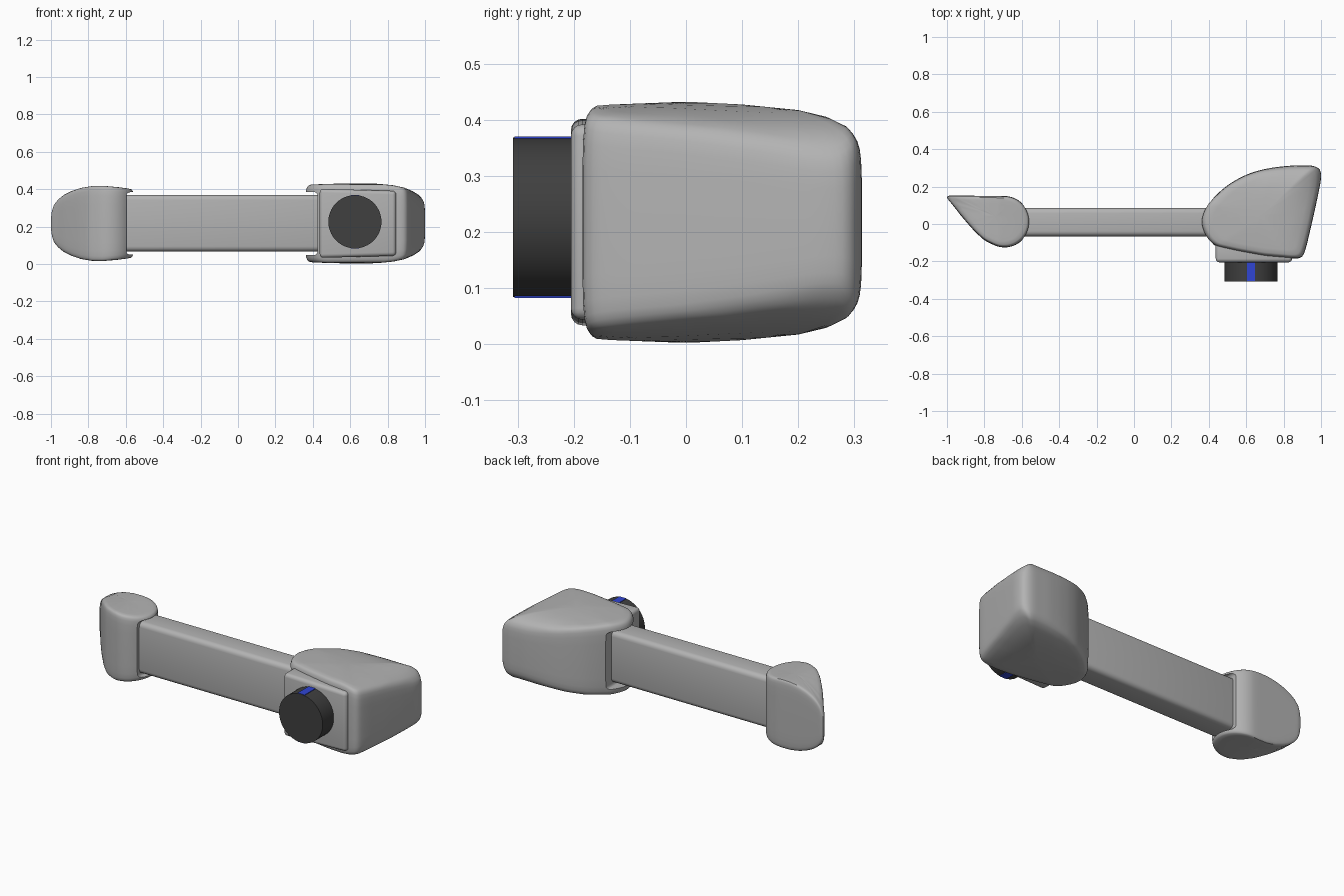
import bpy, bmesh, math
from mathutils import Vector

if "Cube" in bpy.data.objects:
    bpy.data.objects.remove(bpy.data.objects["Cube"])

ZC = 0.217


def material(name, rgb):
    m = bpy.data.materials.new(name)
    m.diffuse_color = (*rgb, 1)
    m.use_nodes = True
    m.node_tree.nodes["Principled BSDF"].inputs["Base Color"].default_value = m.diffuse_color
    return m


GREY = material("light grey", (0.45, 0.45, 0.45))
DARK = material("dark grey", (0.05, 0.05, 0.05))
BLUE = material("blue", (0.03, 0.06, 0.65))


def finish(name, bm, mat, bevel=0.0, segments=4):
    bmesh.ops.recalc_face_normals(bm, faces=bm.faces)
    if bevel:
        bmesh.ops.bevel(bm, geom=list(bm.edges), offset=bevel, segments=segments,
                        profile=0.5, affect='EDGES')
    me = bpy.data.meshes.new(name)
    bm.to_mesh(me)
    bm.free()
    ob = bpy.data.objects.new(name, me)
    bpy.context.collection.objects.link(ob)
    me.materials.append(mat)
    return ob


def smooth(ob, deg=40):
    bpy.ops.object.select_all(action='DESELECT')
    ob.select_set(True)
    bpy.context.view_layer.objects.active = ob
    bpy.ops.object.shade_smooth_by_angle(angle=math.radians(deg))


def box(name, lo, hi, mat, bevel, taper=1.0):
    bm = bmesh.new()
    bmesh.ops.create_cube(bm, size=1)
    for v in bm.verts:
        right = v.co.x > 0
        v.co = Vector([a + (b - a) * (c + 0.5) for a, b, c in zip(lo, hi, v.co)])
        if right:
            v.co.z = ZC + (v.co.z - ZC) * taper
    return finish(name, bm, mat, bevel)


def table(t, x):
    # linear lookup in a list of (x, value) pairs
    if x <= t[0][0]:
        return t[0][1]
    for (a, u), (b, v) in zip(t, t[1:]):
        if x <= b:
            return u + (v - u) * (x - a) / (b - a)
    return t[-1][1]


def outline(points, step=0.015, passes=4):
    # resample a closed outline and soften its corners
    pts = []
    for a, b in zip(points, points[1:] + points[:1]):
        a, b = Vector(a), Vector(b)
        n = max(1, round((b - a).length / step))
        pts += [a.lerp(b, i / n) for i in range(n)]
    for _ in range(passes):
        pts = [pts[i - 1] * 0.25 + p * 0.5 + pts[(i + 1) % len(pts)] * 0.25
               for i, p in enumerate(pts)]
    return pts


def pod(name, pts, centre, height, slot):
    # upright shell from a plan outline, domed above and below, with a slot for the bar
    rings = [(1, 0.0), (1, 0.5), (0.995, 0.74), (0.985, 0.87), (0.97, 0.935), (0.945, 0.975),
             (0.91, 0.995), (0.8, 1), (0.6, 1), (0.4, 1), (0.2, 1)]
    full = [(s, -f) for s, f in rings[:0:-1]] + rings
    bm = bmesh.new()
    c = Vector(centre)
    loops = []
    for s, f in full:
        loop = []
        for p in pts:
            q = c + (p - c) * s
            loop.append(bm.verts.new((q.x, q.y, ZC + f * height(q.x, q.y))))
        loops.append(loop)
    n = len(pts)
    for a, b in zip(loops, loops[1:]):
        for i in range(n):
            j = (i + 1) % n
            bm.faces.new((a[i], a[j], b[j], b[i]))
    for loop, sign in ((loops[0], -1), (loops[-1], 1)):
        pole = bm.verts.new((c.x, c.y, ZC + sign * height(c.x, c.y)))
        for i in range(n):
            bm.faces.new((loop[i], loop[(i + 1) % n], pole))
    ob = finish(name, bm, GREY)
    cutter = box(name + "_cutter", *slot, GREY, 0.02)
    cutter.hide_render = True
    mod = ob.modifiers.new("slot", 'BOOLEAN')
    mod.operation, mod.solver, mod.object = 'DIFFERENCE', 'EXACT', cutter
    bpy.context.view_layer.objects.active = ob
    bpy.ops.object.modifier_apply(modifier=mod.name)
    bpy.data.objects.remove(cutter)
    smooth(ob)
    return ob


# left end cap: round nose towards the bar, tapering to a rear edge
arc = [(-0.692 + 0.136 * math.cos(math.radians(a)), 0.012 + 0.138 * math.sin(math.radians(a)))
       for a in range(90, -111, -10)]
cap_pts = outline(arc + [(-0.80, -0.088), (-0.85, -0.042), (-0.89, 0.003), (-0.93, 0.05),
                         (-0.96, 0.09), (-0.985, 0.12), (-1.004, 0.142), (-1.003, 0.152)], passes=2)
cap_h = [(-1, 0.06), (-0.985, 0.1), (-0.96, 0.13), (-0.93, 0.153), (-0.89, 0.173), (-0.84, 0.19),
         (-0.78, 0.2), (-0.72, 0.201), (-0.64, 0.194), (-0.56, 0.183)]
pod("left_end_cap", cap_pts, (-0.74, 0.04), lambda x, y: table(cap_h, x),
    ((-0.597, -0.3, 0.05), (-0.3, 0.3, 0.384)))

# right housing: large swept shell
house_pts = outline([
    (0.357, 0.015), (0.368, 0.06), (0.395, 0.11), (0.46, 0.175), (0.51, 0.215), (0.565, 0.247),
    (0.62, 0.272), (0.68, 0.29), (0.75, 0.303), (0.83, 0.312), (0.955, 0.314), (1.0, 0.295),
    (1.0, 0.235), (0.98, 0.135), (0.957, 0.03), (0.922, -0.12), (0.902, -0.183), (0.87, -0.186),
    (0.70, -0.172), (0.55, -0.145), (0.437, -0.12), (0.405, -0.096), (0.382, -0.065),
    (0.364, -0.025)], passes=3)
house_x = [(0.36, 0.207), (0.5, 0.212), (0.65, 0.215), (0.75, 0.212), (0.83, 0.204), (0.89, 0.191),
           (0.94, 0.17), (0.97, 0.15), (1.0, 0.12)]
house_y = [(-0.18, 0.208), (0.0, 0.215), (0.1, 0.21), (0.2, 0.2), (0.25, 0.188), (0.285, 0.172),
           (0.31, 0.15)]
pod("right_housing", house_pts, (0.68, 0.05),
    lambda x, y: min(table(house_x, x), table(house_y, y)),
    ((0.1, -0.3, 0.047), (0.425, 0.3, 0.385)))

# connecting bar and the mounting plate under the knob
smooth(box("connecting_bar", (-0.64, -0.066, 0.067), (0.47, 0.086, 0.37), GREY, 0.028))
smooth(box("knob_plate", (0.437, -0.205, 0.033), (0.845, -0.09, 0.402), GREY, 0.02, 0.94))

# round knob
bm = bmesh.new()
bmesh.ops.create_cone(bm, cap_ends=True, segments=64, radius1=0.142, radius2=0.142, depth=0.13)
for v in bm.verts:
    x, y, z = v.co
    v.co = (0.625 + x, -0.243 + z, 0.226 + y)
smooth(finish("knob", bm, DARK))

# blue marker strips on the top and bottom of the knob
for label, sign in (("top", 1), ("bottom", -1)):
    z = 0.226 + sign * 0.1405
    box("marker_" + label, (0.603, -0.306, z - 0.003), (0.648, -0.19, z + 0.003), BLUE, 0)
